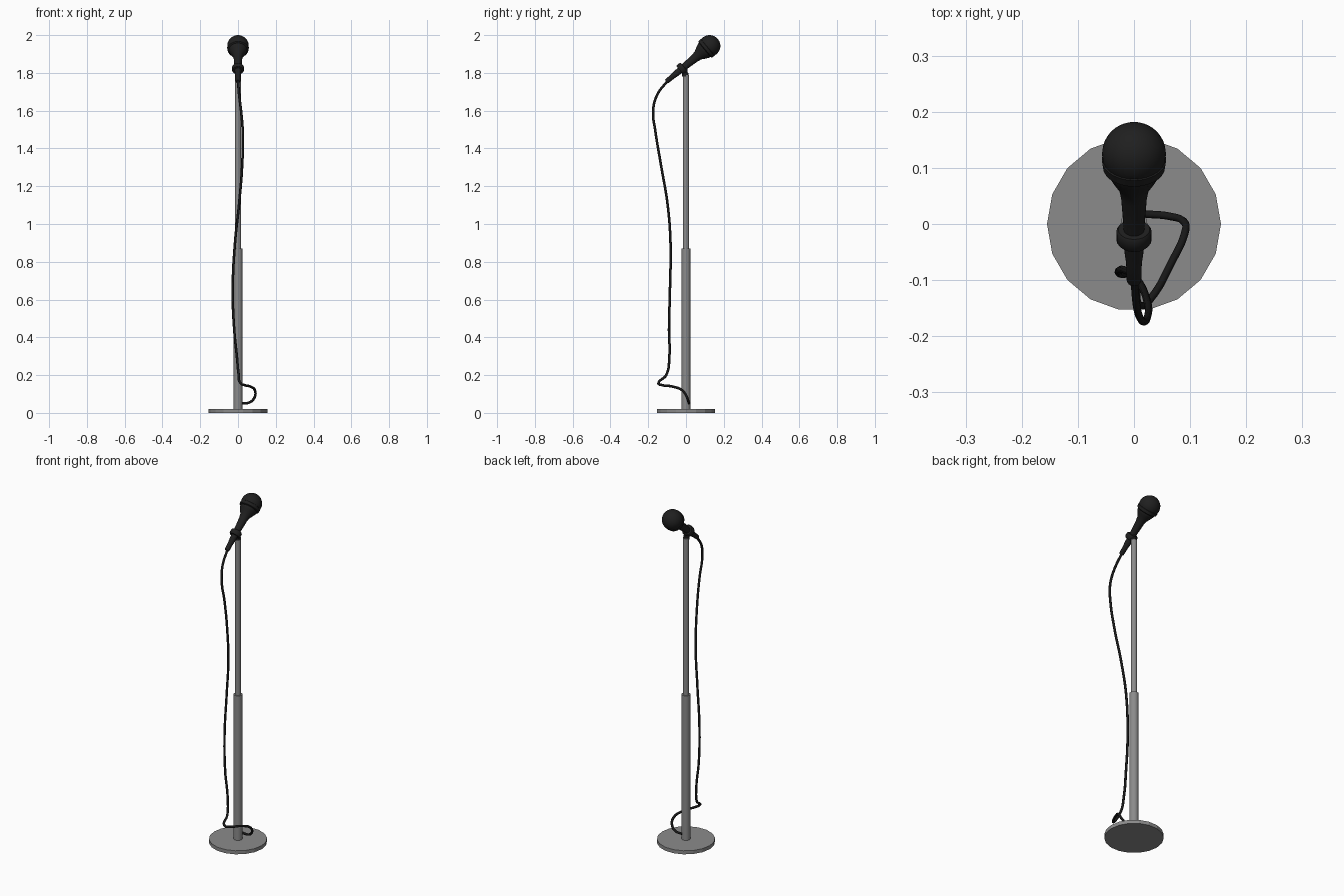
import bpy, bmesh, math
from mathutils import Vector, Matrix

if "Cube" in bpy.data.objects:
    bpy.data.objects.remove(bpy.data.objects["Cube"])


def material(name, rgb):
    m = bpy.data.materials.new(name)
    m.diffuse_color = (*rgb, 1)
    m.use_nodes = True
    m.node_tree.nodes["Principled BSDF"].inputs["Base Color"].default_value = m.diffuse_color
    return m


GREY = material("stand grey", (0.26, 0.26, 0.26))
BLACK = material("microphone black", (0.014, 0.014, 0.014))
CABLE = material("cable black", (0.009, 0.009, 0.009))


def lathe(name, profile, sides, mat, matrix=Matrix(), smooth=True):
    """Revolve (radius, height) points about local z and close both ends."""
    bm = bmesh.new()
    rings = []
    for r, z in profile:
        rings.append([bm.verts.new((r * math.cos(2 * math.pi * i / sides),
                                    r * math.sin(2 * math.pi * i / sides), z))
                      for i in range(sides)])
    for a, b in zip(rings, rings[1:]):
        for i in range(sides):
            j = (i + 1) % sides
            bm.faces.new((a[i], a[j], b[j], b[i]))
    bm.faces.new(rings[0][::-1])
    bm.faces.new(rings[-1])
    bmesh.ops.recalc_face_normals(bm, faces=bm.faces)
    me = bpy.data.meshes.new(name)
    bm.to_mesh(me)
    bm.free()
    me.materials.append(mat)
    ob = bpy.data.objects.new(name, me)
    bpy.context.collection.objects.link(ob)
    ob.matrix_world = matrix
    if smooth:
        bpy.ops.object.select_all(action='DESELECT')
        ob.select_set(True)
        bpy.context.view_layer.objects.active = ob
        bpy.ops.object.shade_smooth_by_angle(angle=math.radians(35))
    return ob


# Stand: round foot, thick lower tube, thin upper tube
lathe("base_plate", [(0.155, 0), (0.155, 0.021)], 18, GREY, smooth=False)
lathe("lower_tube", [(0.024, 0.015), (0.024, 0.87)], 18, GREY)
lathe("upper_tube", [(0.0165, 0.85), (0.0165, 1.79)], 18, GREY)

# Microphone axis runs from the tail up to the head centre
tail = Vector((0, -0.10, 1.757))
head = Vector((0, 0.125, 1.943))
axis = head - tail
length = axis.length
tilt = Matrix.Translation(tail) @ axis.to_track_quat('Z', 'Y').to_matrix().to_4x4()

# Tapered handle with flared neck
lathe("handle", [(0.011, -0.005), (0.013, 0.0), (0.014, 0.04), (0.0165, 0.06),
                 (0.019, 0.13), (0.023, 0.19), (0.027, 0.212), (0.038, 0.232),
                 (0.047, 0.25)], 24, BLACK, tilt)

# Ball grille with its band
R = 0.057
ball = [(0.038, length - 0.058), (0.047, length - 0.042)]
for k in range(-3, 9):
    a = math.radians(k * 10.8)
    ball.append((R * math.cos(a), length + R * math.sin(a)))
lathe("grille", ball, 28, BLACK, tilt)
lathe("grille_band", [(0.049, length - 0.034), (0.0555, length - 0.03),
                      (0.0575, length - 0.014), (0.055, length - 0.012)],
      28, BLACK, tilt)

# Clip ring and the swivel joining it to the tube
lathe("clip_ring", [(0.018, 0.088), (0.028, 0.088), (0.0315, 0.093),
                    (0.0315, 0.112), (0.028, 0.117), (0.018, 0.117)],
      20, BLACK, tilt)
lathe("clip_swivel", [(0.017, 1.782), (0.017, 1.80), (0.011, 1.803), (0.011, 1.835)],
      16, BLACK, Matrix.Translation((0, -0.004, 0)))

# Cable hanging from the tail, looping into the foot of the tube
path = [(0, -0.095, 1.761), (0.006, -0.153, 1.683), (0.016, -0.174, 1.60),
        (0.025, -0.162, 1.49), (0.022, -0.132, 1.31), (0.005, -0.097, 1.10),
        (-0.016, -0.082, 0.90), (-0.028, -0.085, 0.65), (-0.020, -0.090, 0.44),
        (-0.006, -0.088, 0.30), (0.004, -0.105, 0.20), (0.014, -0.146, 0.157),
        (0.032, -0.130, 0.148), (0.066, -0.07, 0.139), (0.090, -0.018, 0.118),
        (0.089, 0.004, 0.085), (0.062, 0.014, 0.056), (0.012, 0.018, 0.052)]
cu = bpy.data.curves.new("cable", 'CURVE')
cu.dimensions = '3D'
cu.bevel_depth = 0.0068
cu.bevel_resolution = 2
cu.use_fill_caps = True
cu.resolution_u = 8
sp = cu.splines.new('BEZIER')
sp.bezier_points.add(len(path) - 1)
for p, co in zip(sp.bezier_points, path):
    p.co = co
    p.handle_left_type = p.handle_right_type = 'AUTO'
cu.materials.append(CABLE)
bpy.context.collection.objects.link(bpy.data.objects.new("cable", cu))
